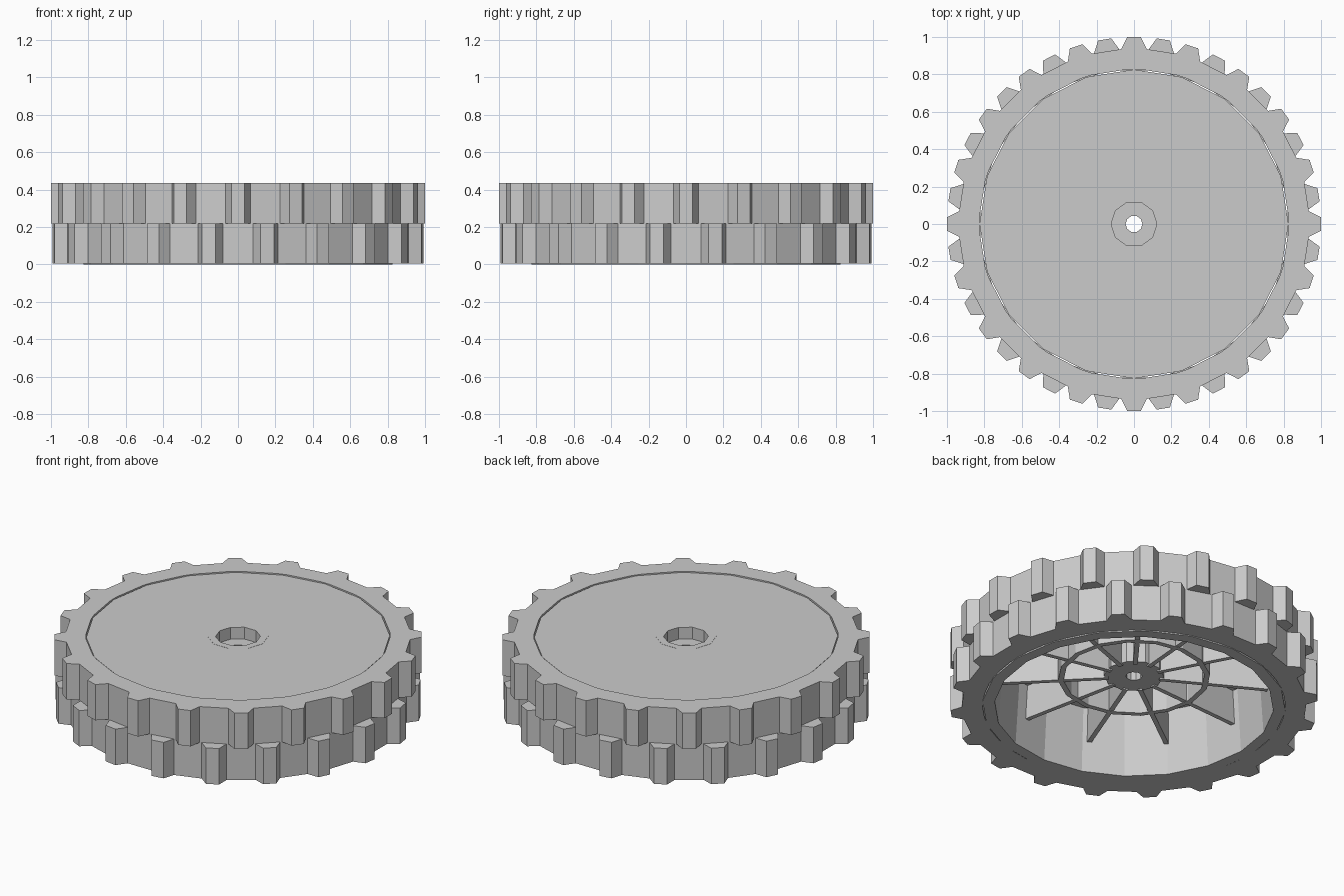
import bpy, bmesh
from math import sin, cos, pi, radians, hypot, atan2

if "Cube" in bpy.data.objects:
    bpy.data.objects.remove(bpy.data.objects["Cube"])

STEP = radians(18)  # 20 tread blocks per row


def finish(name, bm):
    bmesh.ops.recalc_face_normals(bm, faces=bm.faces)
    me = bpy.data.meshes.new(name)
    bm.to_mesh(me)
    bm.free()
    ob = bpy.data.objects.new(name, me)
    bpy.context.collection.objects.link(ob)
    return ob


def loft_closed(name, loops):
    """Join point loops, each to the next and the last to the first."""
    bm = bmesh.new()
    rings = [[bm.verts.new(p) for p in loop] for loop in loops]
    n = len(rings[0])
    for k, a in enumerate(rings):
        b = rings[(k + 1) % len(rings)]
        for i in range(n):
            j = (i + 1) % n
            bm.faces.new((a[i], a[j], b[j], b[i]))
    return finish(name, bm)


def lathe(name, profile, sides, phase=0.0):
    """Revolve a closed (radius, z) profile."""
    angles = [phase + 2 * pi * i / sides for i in range(sides)]
    return loft_closed(name, [[(r * cos(a), r * sin(a), z) for a in angles]
                              for r, z in profile])


def tread_row(name, z0, z1, phase):
    """Gear-like ring of trapezoid tread blocks."""
    outer, inner = [], []
    for i in range(20):
        c = phase + i * STEP
        for x, y in ((0.935, -0.068), (0.999, -0.036), (0.999, 0.036), (0.935, 0.068)):
            a = c + atan2(y, x)
            r = hypot(x, y)
            outer.append((r * cos(a), r * sin(a)))
            q = 0.832 * cos(STEP / 2) / cos(a % STEP - STEP / 2)
            inner.append((q * cos(a), q * sin(a)))
    return loft_closed(name, [[(x, y, z) for x, y in pts] for pts, z in
                              ((outer, z0), (outer, z1), (inner, z1), (inner, z0))])


def spoke(name, angle, r0, r1, z0, z1, width):
    bm = bmesh.new()
    bmesh.ops.create_cube(bm, size=1)
    for v in bm.verts:
        v.co = ((r0 + r1) / 2 + v.co.x * (r1 - r0), v.co.y * width,
                (z0 + z1) / 2 + v.co.z * (z1 - z0))
    ob = finish(name, bm)
    ob.rotation_euler.z = angle
    return ob


# tyre: two staggered rows of tread blocks
tread_row("tread_upper", 0.22, 0.435, 0)
tread_row("tread_lower", 0.004, 0.22, STEP / 2)

# rim wall and outer disc, hollow below
lathe("rim_and_disc", [(0.826, 0.0), (0.826, 0.43), (0.14, 0.43), (0.14, 0.385),
                       (0.735, 0.385), (0.76, 0.0)], 20)

# hub with a recess on top and an axle hole through it
lathe("hub", [(0.165, 0.19), (0.165, 0.431), (0.122, 0.431), (0.122, 0.36),
              (0.045, 0.36), (0.045, 0.19)], 10)

# stiffening ring and spokes on the underside
lathe("inner_ring", [(0.415, 0.18), (0.415, 0.39), (0.385, 0.39), (0.385, 0.18)], 16)
for i in range(11):
    spoke(f"spoke_{i + 1}", radians(314.5) + 2 * pi * i / 11, 0.14, 0.745, 0.182, 0.39, 0.026)
